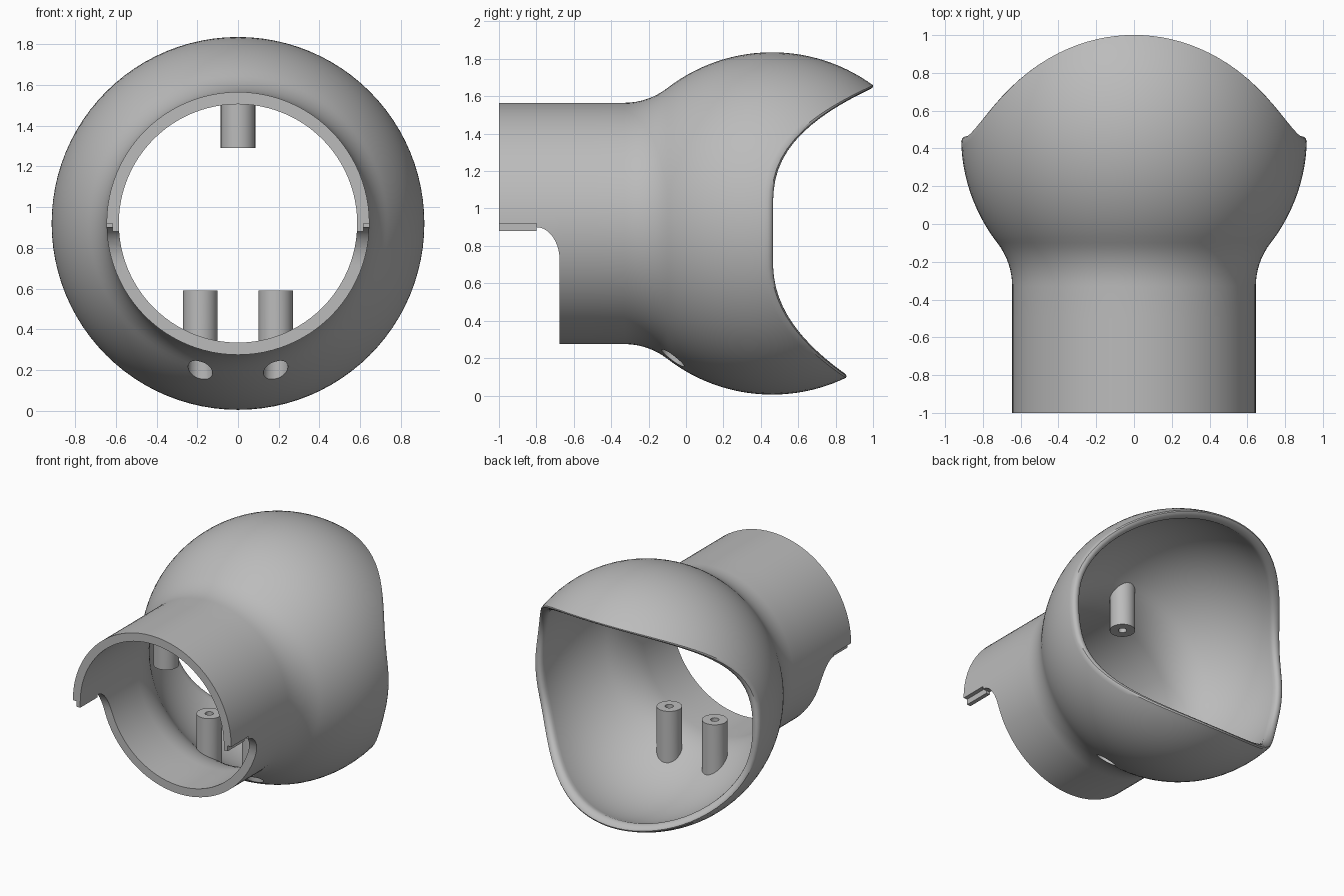
import bpy, bmesh
from math import sin, cos, pi, sqrt, atan2

if "Cube" in bpy.data.objects:
    bpy.data.objects.remove(bpy.data.objects["Cube"])

AXIS = 0.92          # height of the tube axis
BALL_Y = 0.46        # centre of the bulb along y
NECK_Y = -0.33       # where the tube begins to flare
BALL, TUBE, FILLET, WALL = 0.915, 0.645, 0.376, 0.06
PHI = atan2(NECK_Y - BALL_Y, TUBE + FILLET)   # fillet meets the bulb here
SEG = 96

grey = bpy.data.materials.new("plain grey")
grey.use_nodes = True
grey.diffuse_color = (0.5, 0.5, 0.5, 1)
grey.node_tree.nodes["Principled BSDF"].inputs["Base Color"].default_value = (0.5, 0.5, 0.5, 1)


def make_object(name, bm):
    bmesh.ops.recalc_face_normals(bm, faces=bm.faces)
    mesh = bpy.data.meshes.new(name)
    bm.to_mesh(mesh)
    bm.free()
    mesh.materials.append(grey)
    obj = bpy.data.objects.new(name, mesh)
    bpy.context.collection.objects.link(obj)
    return obj


def activate(obj):
    bpy.ops.object.select_all(action='DESELECT')
    obj.select_set(True)
    bpy.context.view_layer.objects.active = obj


def smooth(obj):
    activate(obj)
    bpy.ops.object.shade_smooth_by_angle(angle=0.6)


def cut(obj, cutter):
    activate(obj)
    mod = obj.modifiers.new("cut", 'BOOLEAN')
    mod.operation, mod.solver, mod.object = 'DIFFERENCE', 'EXACT', cutter
    bpy.ops.object.modifier_apply(modifier=mod.name)
    bpy.data.objects.remove(cutter)


def bridge(bm, a, b):
    for i in range(len(a)):
        j = (i + 1) % len(a)
        bm.faces.new((a[i], a[j], b[j], b[i]))


def rim_y(z):
    """Scooped rear opening, seen from the side."""
    if z > 1.0:
        return 0.465 + 0.535 * ((z - 1.0) / 0.645) ** 2.6
    if z < 0.72:
        return 0.465 + 0.395 * ((0.72 - z) / 0.61) ** 2.2
    return 0.465


def rim_angle(radius, c, setback):
    """Angle along the bulb at which it meets the opening."""
    lo, hi = PHI, 1.3
    for _ in range(40):
        mid = (lo + hi) / 2
        if BALL_Y + radius * sin(mid) < rim_y(AXIS + radius * cos(mid) * c) - setback:
            lo = mid
        else:
            hi = mid
    return lo


def wall_profile(off, c, setback):
    """Tube, flare and bulb as (y, radius), inset by off."""
    pts = [(-1 + (NECK_Y + 1) * i / 4, TUBE - off) for i in range(4)]
    for i in range(9):
        a = PHI * i / 8
        pts.append((NECK_Y - (FILLET + off) * sin(a), TUBE + FILLET - (FILLET + off) * cos(a)))
    radius = BALL - off
    end = rim_angle(radius, c, setback)
    for i in range(1, 29):
        a = PHI + (end - PHI) * i / 28
        pts.append((BALL_Y + radius * sin(a), radius * cos(a)))
    return pts


def inner_radius(y):
    if y < NECK_Y:
        return TUBE - WALL
    r = FILLET + WALL
    if y < BALL_Y + (BALL - WALL) * sin(PHI):
        return TUBE + FILLET - sqrt(r * r - (y - NECK_Y) ** 2)
    return sqrt((BALL - WALL) ** 2 - (y - BALL_Y) ** 2)


# Shell: one closed section per angle, with a rounded rear rim
bm = bmesh.new()
sections = []
for k in range(SEG):
    t = 2 * pi * k / SEG
    c, s = cos(t), sin(t)
    pts = wall_profile(0, c, 0.028)
    for off, back in ((0.007, 0.01), (0.018, 0.002), (0.03, 0), (0.042, 0.002), (0.053, 0.01)):
        a = rim_angle(BALL - off, c, back)
        pts.append((BALL_Y + (BALL - off) * sin(a), (BALL - off) * cos(a)))
    pts += reversed(wall_profile(WALL, c, 0.028))
    sections.append([bm.verts.new((r * s, y, AXIS + r * c)) for y, r in pts])
for k in range(SEG):
    bridge(bm, sections[k], sections[(k + 1) % SEG])
shell = make_object("shell", bm)

# Cut away the lower front of the tube
outline = [(-1.2, -0.3), (-1.2, 0.92), (-0.8, 0.92)]
outline += [(-0.8 + 0.125 * sin(a * pi / 20), 0.72 + 0.18 * cos(a * pi / 20)) for a in range(11)]
outline.append((-0.675, -0.3))
bm = bmesh.new()
ends = [[bm.verts.new((x, y, z)) for y, z in outline] for x in (-1.2, 1.2)]
bridge(bm, *ends)
for e in ends:
    bm.faces.new(e)
cut(shell, make_object("front_cutter", bm))

# Screw holes under the lower posts
POST_X, POST_Y = 0.185, -0.07
for side in (-1, 1):
    bpy.ops.mesh.primitive_cylinder_add(vertices=32, radius=0.06, depth=0.5,
                                        location=(side * POST_X, POST_Y, 0.15))
    cut(shell, bpy.context.object)
smooth(shell)

# Joint lips along the cut edge of the tube
for name, side in (("left_lip", 1), ("right_lip", -1)):
    bm = bmesh.new()
    bmesh.ops.create_cube(bm, size=1)
    for v in bm.verts:
        v.co = (side * (0.6 + v.co.x * 0.03), -0.9 + v.co.y * 0.2, 0.902 + v.co.z * 0.045)
    make_object(name, bm)


def make_post(name, x, y, up, loops, through):
    """Bored post; a loop height of None follows the shell wall."""
    bm = bmesh.new()
    rings = []
    for r, z in loops:
        ring = []
        for i in range(32):
            px, py = x + r * cos(i * pi / 16), y + r * sin(i * pi / 16)
            pz = z
            if z is None:
                pz = AXIS + up * sqrt((inner_radius(py) + 0.02) ** 2 - px * px)
            ring.append(bm.verts.new((px, py, pz)))
        rings.append(ring)
    for a, b in zip(rings, rings[1:]):
        bridge(bm, a, b)
    if through:
        bridge(bm, rings[-1], rings[0])
    else:
        bm.faces.new(rings[0])
        bm.faces.new(rings[-1])
    smooth(make_object(name, bm))


# Screw posts
lower = [(0.085, None), (0.085, 0.59), (0.028, 0.59), (0.028, 0.45), (0.06, 0.45), (0.06, None)]
upper = [(0.085, None), (0.085, 1.29), (0.028, 1.29), (0.028, 1.46)]
make_post("lower_left_post", POST_X, POST_Y, -1, lower, True)
make_post("lower_right_post", -POST_X, POST_Y, -1, lower, True)
make_post("upper_neck_post", 0, -0.12, 1, upper, False)
make_post("upper_front_post", 0, -0.835, 1, upper, False)
